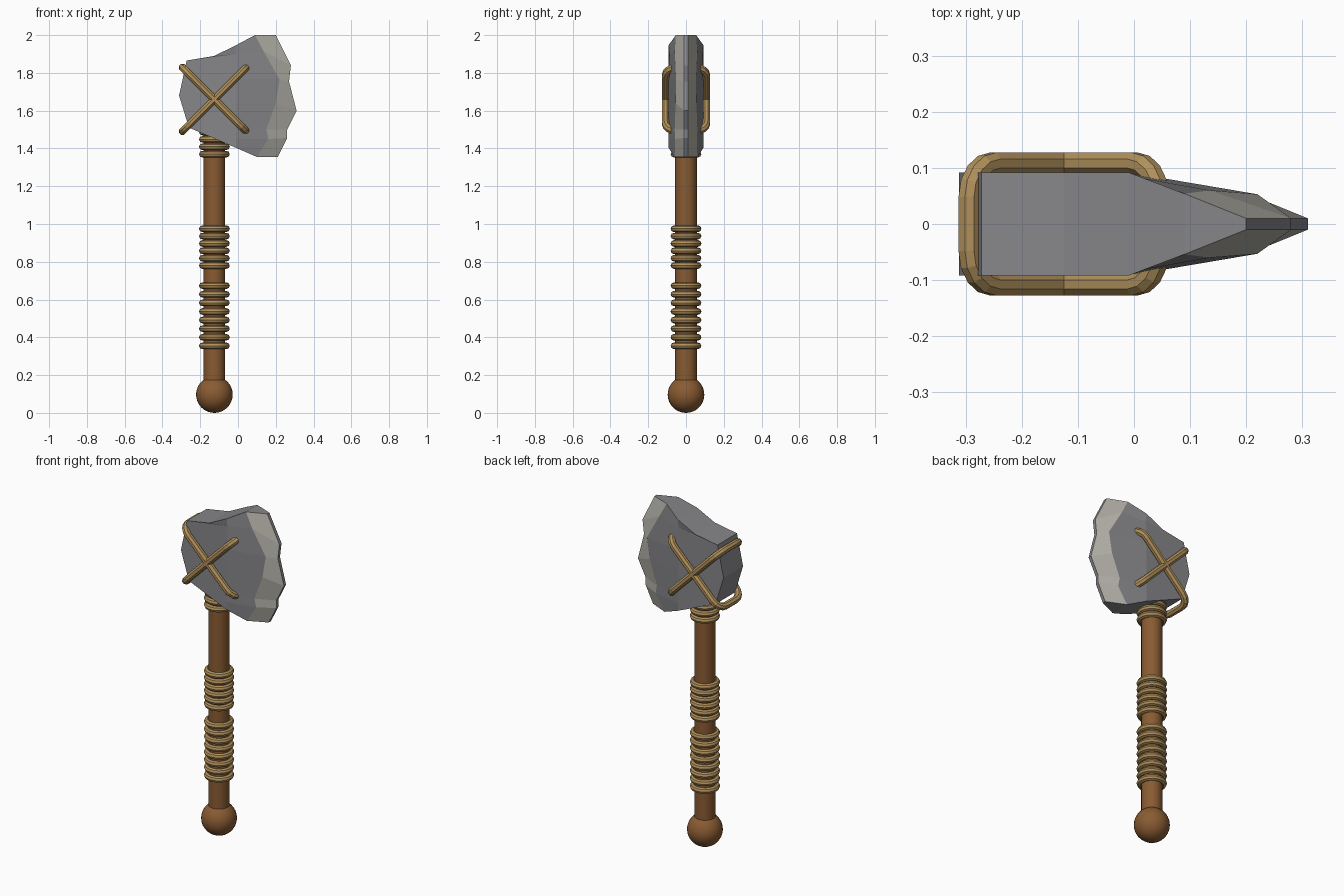
import bpy, bmesh, math
from mathutils import Vector

if "Cube" in bpy.data.objects:
    bpy.data.objects.remove(bpy.data.objects["Cube"])

AX = -0.125  # x of the handle axis


def material(name, rgb):
    m = bpy.data.materials.new(name)
    m.diffuse_color = (*rgb, 1)
    m.use_nodes = True
    m.node_tree.nodes["Principled BSDF"].inputs["Base Color"].default_value = m.diffuse_color
    return m


STONE = material("grey stone", (0.24, 0.235, 0.25))
EDGE = material("pale chipped stone", (0.45, 0.44, 0.39))
WOOD = material("brown wood", (0.25, 0.105, 0.032))
ROPE = material("tan rope", (0.44, 0.28, 0.105))


def finish(name, mat, smooth=True):
    ob = bpy.context.object
    ob.name = name
    ob.data.materials.append(mat)
    if smooth:
        bpy.ops.object.shade_smooth_by_angle(angle=math.radians(40))
    return ob


def mesh_object(name, bm, mats):
    bmesh.ops.recalc_face_normals(bm, faces=bm.faces)
    me = bpy.data.meshes.new(name)
    bm.to_mesh(me)
    bm.free()
    for m in mats:
        me.materials.append(m)
    ob = bpy.data.objects.new(name, me)
    bpy.context.collection.objects.link(ob)
    return ob


# Handle and round pommel
bpy.ops.mesh.primitive_cylinder_add(vertices=32, radius=0.057, depth=1.45, location=(AX, 0, 0.875))
finish("handle", WOOD)
bpy.ops.mesh.primitive_uv_sphere_add(segments=32, ring_count=16, radius=0.097, location=(AX, 0, 0.097))
finish("pommel", WOOD)

# Rope windings in three groups: (name, lowest ring, count, pitch)
for group, z0, count, pitch in (("lower_grip", 0.355, 8, 0.0455),
                                ("upper_grip", 0.78, 6, 0.039),
                                ("neck", 1.37, 4, 0.039)):
    for i in range(count):
        bpy.ops.mesh.primitive_torus_add(major_segments=32, minor_segments=8, major_radius=0.064,
                                         minor_radius=0.0175, location=(AX, 0, z0 + i * pitch))
        finish(f"{group}_winding_{i + 1}", ROPE)

# Stone head: matching rows of (x, y, z) for one cheek, mirrored in y
blade = [(0.20, 2.0), (0.28, 1.84), (0.27, 1.755), (0.31, 1.6), (0.26, 1.5), (0.26, 1.455), (0.21, 1.355)]
bevel = [(0.09, 0.054, 2.0), (0.135, 0.06, 1.915), (0.22, 0.053, 1.765), (0.20, 0.055, 1.64),
         (0.15, 0.06, 1.5), (0.16, 0.058, 1.45), (0.10, 0.06, 1.355)]
cheek_z = [1.947, 1.9, 1.765, 1.64, 1.5, 1.45, 1.403]
back = [(-0.26, 1.51), (-0.312, 1.68), (-0.272, 1.865), (-0.125, 1.89)]

bm = bmesh.new()
rims = []
for s in (-1, 1):
    O = [bm.verts.new((x, s * 0.01, z)) for x, z in blade]
    I = [bm.verts.new((x, s * y, z)) for x, y, z in bevel]
    M = [bm.verts.new((-0.01, s * (0.086 if i == 1 else 0.092), z)) for i, z in enumerate(cheek_z)]
    B = [bm.verts.new((x, s * 0.092, z)) for x, z in back]
    for i in range(6):
        bm.faces.new((O[i], O[i + 1], I[i + 1], I[i])).material_index = 1
        bm.faces.new((I[i], I[i + 1], M[i + 1], M[i]))
    bm.faces.new((B[2], B[3], M[1]))
    bm.faces.new((B[3], M[0], M[1]))
    bm.faces.new(M[1:] + B[:3])
    rims.append([B[3], M[0], I[0]] + O + [I[6], M[6]] + B[:3])
# close the rim between both cheeks
a, b = rims
for i in range(len(a)):
    j = (i + 1) % len(a)
    bm.faces.new((a[i], a[j], b[j], b[i]))
mesh_object("stone_head", bm, [STONE, EDGE])


# Crossed lashings: rounded rectangular loops around the head
def lashing(name, direction, half=0.238, depth=0.108, corner=0.06, r=0.021, sides=8):
    u, v = Vector(direction).normalized(), Vector((0, 1, 0))
    n = u.cross(v)
    centre = Vector((AX, 0, 1.66))
    bm = bmesh.new()
    loops = []
    for q, (su, sv) in enumerate(((1, 1), (-1, 1), (-1, -1), (1, -1))):
        for k in range(5):
            t = math.pi / 2 * (q + k / 4)
            out = u * math.cos(t) + v * math.sin(t)
            p = centre + u * su * (half - corner) + v * sv * (depth - corner) + out * corner
            loops.append([bm.verts.new(p + (out * math.cos(w) + n * math.sin(w)) * r)
                          for w in (2 * math.pi * (j + 0.5) / sides for j in range(sides))])
    for i, ring in enumerate(loops):
        nxt = loops[(i + 1) % len(loops)]
        for j in range(sides):
            k = (j + 1) % sides
            bm.faces.new((ring[j], ring[k], nxt[k], nxt[j]))
    mesh_object(name, bm, [ROPE])


lashing("lashing_rising", (1, 0, 1))
lashing("lashing_falling", (1, 0, -1))
